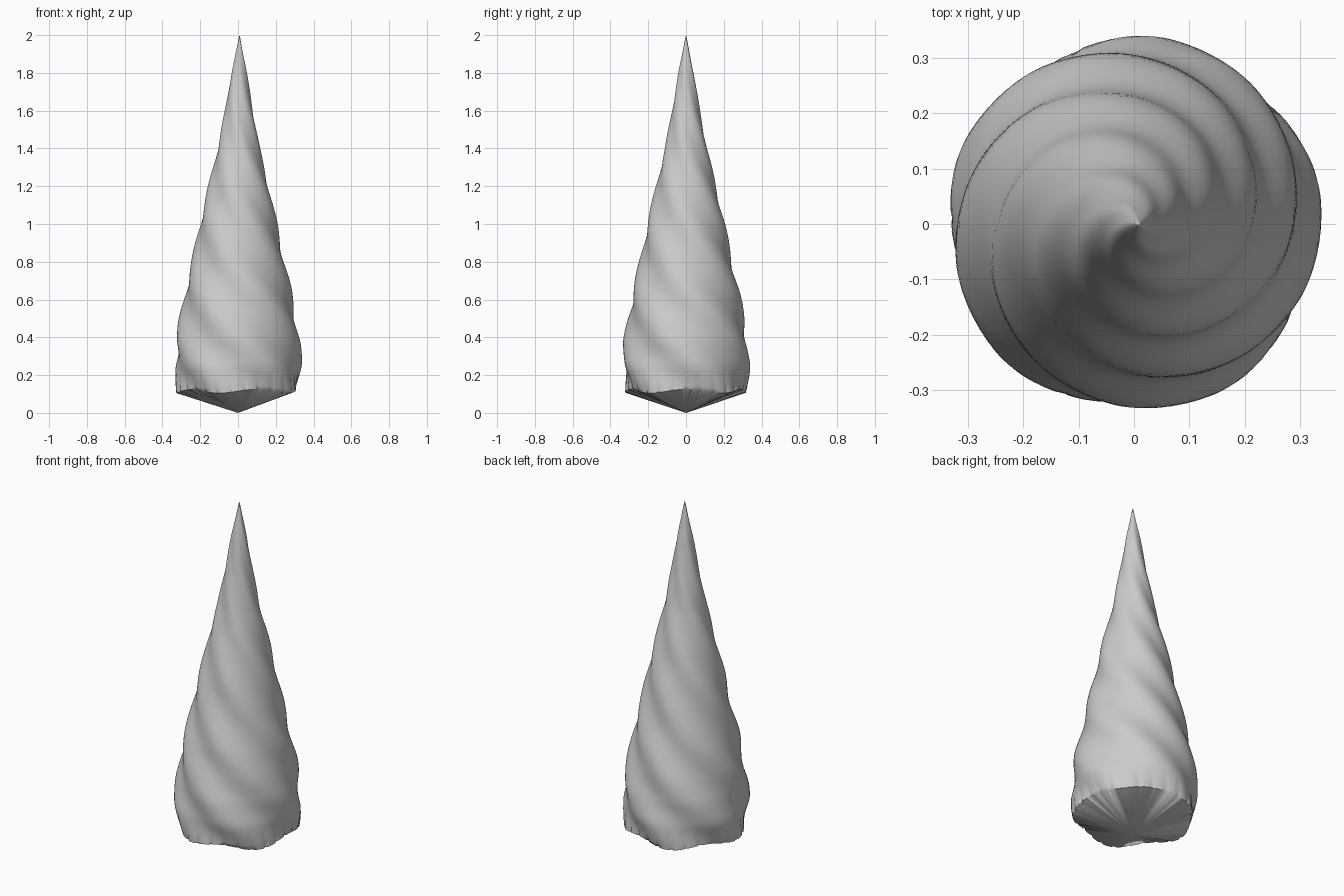
import bpy, bmesh, math

if "Cube" in bpy.data.objects:
    bpy.data.objects.remove(bpy.data.objects["Cube"])

# Profile of the twisted spire: (height, radius)
PROFILE = [(0.115, 0.316), (0.16, 0.321), (0.25, 0.330), (0.38, 0.322), (0.50, 0.304),
           (0.65, 0.276), (0.80, 0.242), (1.00, 0.202), (1.20, 0.157), (1.40, 0.110),
           (1.60, 0.073), (1.80, 0.040), (1.92, 0.016), (1.985, 0.004)]
SIDES, ROWS = 156, 90
LOBES, TWIST = 5, 3.5


def radius_at(z):
    for (z0, r0), (z1, r1) in zip(PROFILE, PROFILE[1:]):
        if z <= z1:
            return r0 + (r1 - r0) * (z - z0) / (z1 - z0)
    return PROFILE[-1][1]


bm = bmesh.new()
z_low, z_high = PROFILE[0][0], PROFILE[-1][0]
rings = []
for j in range(ROWS + 1):
    t = j / ROWS
    z = z_low + (z_high - z_low) * t
    r = radius_at(z)
    ring = []
    for i in range(SIDES):
        a = 2 * math.pi * i / SIDES
        # shallow spiral folds, fading toward the tip
        phase = LOBES * (a + TWIST * (z - 0.85))
        rr = r * (1 - 0.035 * math.cos(phase)) 
        # small slanted pleats above the rim
        fade = max(0.0, 1 - (z - z_low) / 0.11)
        pleat = max(0.0, math.cos(26 * (a + 0.5 * (z - z_low)))) ** 6
        rr -= 0.010 * fade * pleat
        # gently wavy rim
        zz = z + 0.010 * fade * math.cos(LOBES * a)
        ring.append(bm.verts.new((rr * math.cos(a) + 0.008 * t * t, rr * math.sin(a), zz)))
    rings.append(ring)

for lower, upper in zip(rings, rings[1:]):
    for i in range(SIDES):
        k = (i + 1) % SIDES
        bm.faces.new((lower[i], lower[k], upper[k], upper[i]))

# Pointed tip and downward pointed underside
tip = bm.verts.new((0.008, 0, 2.0))
foot = bm.verts.new((0, 0, 0))
for i in range(SIDES):
    k = (i + 1) % SIDES
    bm.faces.new((rings[-1][i], rings[-1][k], tip))
    bm.faces.new((rings[0][k], rings[0][i], foot))

mesh = bpy.data.meshes.new("twisted_spire")
bm.to_mesh(mesh)
bm.free()
spire = bpy.data.objects.new("twisted_spire", mesh)
bpy.context.collection.objects.link(spire)
bpy.context.view_layer.objects.active = spire
spire.select_set(True)
bpy.ops.object.shade_smooth_by_angle(angle=math.radians(55))
